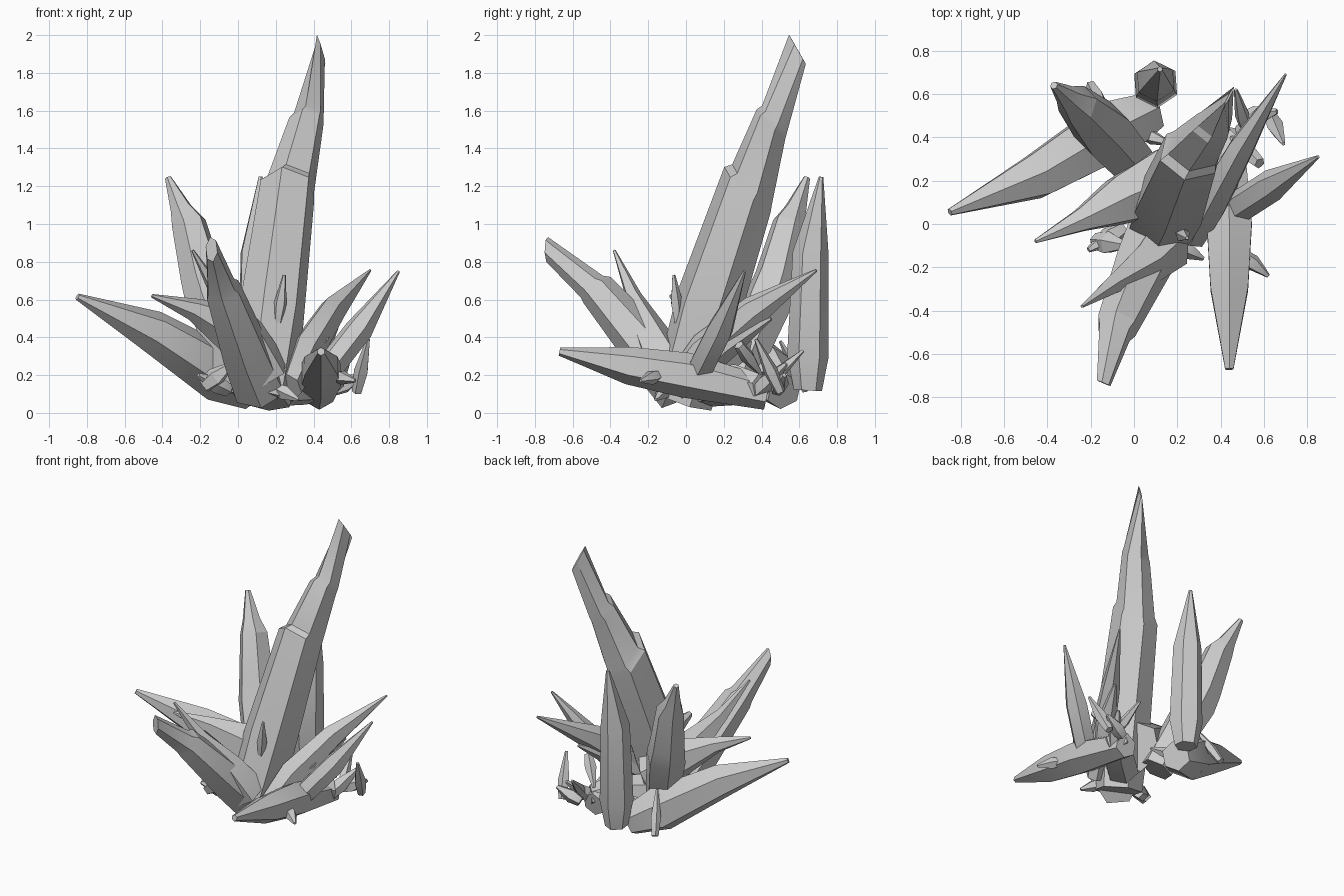
import bpy
import bmesh
import math
from mathutils import Vector

old = bpy.data.objects.get("Cube")
if old:
    bpy.data.objects.remove(old, do_unlink=True)

stone = bpy.data.materials.new("grey crystal")
stone.use_nodes = True
GREY = (.6, .6, .6, 1)
stone.diffuse_color = GREY
stone.node_tree.nodes["Principled BSDF"].inputs["Base Color"].default_value = GREY


def crystal(name, rings, sides=6, twist=0, lean=(0, 0, 0), tip_lean=None, tip_squash=1, flat=1):
    """Loft a faceted prism through rings of (x, y, z, radius), root first."""
    axis = (Vector(rings[-1][:3]) - Vector(rings[0][:3])).normalized()
    u = axis.cross(Vector((0, 0, 1))).normalized()
    v = u.cross(axis)
    bm = bmesh.new()
    loops = []
    for i, (x, y, z, r) in enumerate(rings):
        last = i == len(rings) - 1
        tilt = Vector(tip_lean if last and tip_lean else lean) * (i > 0)
        squash = tip_squash if last else 1
        loop = []
        for k in range(sides):
            a = math.radians(twist) + math.tau * k / sides
            off = u * math.cos(a) * r * squash * flat + v * math.sin(a) * r
            off += axis * off.dot(tilt)
            loop.append(bm.verts.new(Vector((x, y, z)) + off))
        loops.append(loop)
    # Side facets, then root and tip caps
    for low, high in zip(loops, loops[1:]):
        for k in range(sides):
            n = (k + 1) % sides
            bm.faces.new((low[k], low[n], high[n], high[k]))
    bm.faces.new(loops[0])
    bm.faces.new(loops[-1])
    bmesh.ops.recalc_face_normals(bm, faces=bm.faces)
    mesh = bpy.data.meshes.new(name)
    bm.to_mesh(mesh)
    bm.free()
    mesh.materials.append(stone)
    obj = bpy.data.objects.new(name, mesh)
    bpy.context.collection.objects.link(obj)
    return obj


# Tall stepped central crystal with a chisel tip
crystal("main_crystal", [
    (.12, -.02, .07, .17), (.175, .1, .5, .19), (.262, .325, 1.18, .16),
    (.28, .35, 1.21, .138), (.36, .45, 1.53, .1),
    (.375, .47, 1.56, .088), (.44, .59, 1.925, .075)],
    twist=18, flat=.93, lean=(0, -.5, 0), tip_lean=(0, -.9, 0), tip_squash=.08)

# Upright crystals at the back
crystal("back_upright_crystal", [
    (.1, .645, .12, .075), (.1, .645, .3, .11), (.1, .66, .85, .095), (.12, .715, 1.25, .012)],
    twist=10)
crystal("back_leaning_crystal", [
    (.02, .25, .15, .11), (-.15, .44, .6, .135), (-.19, .48, .72, .12),
    (-.26, .55, 1, .095), (-.3, .58, 1.08, .06), (-.37, .64, 1.245, .018)], twist=30)

# Long low crystals on the right and the front
crystal("low_side_crystal", [
    (.08, .52, .11, .1), (-.1, .43, .21, .155), (-.45, .22, .43, .115), (-.85, .055, .615, .018)],
    twist=30)
crystal("side_spike", [
    (.15, .2, .3, .17), (-.06, .11, .46, .125), (-.24, .02, .55, .06), (-.455, -.08, .62, .01)],
    twist=30)
crystal("front_blunt_crystal", [
    (.12, -.02, .13, .15), (.04, -.19, .32, .135), (-.08, -.47, .65, .1),
    (-.09, -.5, .67, .082), (-.14, -.735, .865, .05)],
    twist=15, tip_lean=(.3, .6, .65), tip_squash=.7)
crystal("front_low_crystal", [
    (.43, .43, .1, .085), (.44, 0, .2, .12), (.44, -.3, .25, .1), (.44, -.67, .325, .022)],
    twist=30)
crystal("front_thin_spike", [
    (.15, -.08, .2, .14), (.05, -.19, .42, .1), (-.1, -.28, .62, .045), (-.24, -.38, .86, .008)],
    twist=30, sides=5)

# Crystals reaching to the left
crystal("left_spike", [
    (.42, .03, .15, .05), (.5, .09, .26, .075), (.64, .18, .44, .075), (.85, .31, .75, .008)],
    twist=10)
crystal("left_back_spike", [
    (.28, -.06, .14, .08), (.36, .1, .32, .11), (.5, .36, .54, .085), (.7, .69, .755, .008)],
    flat=.75, twist=30)
crystal("left_inner_spike", [
    (.32, .06, .22, .07), (.42, .22, .37, .08), (.54, .45, .5, .01)], twist=20)
crystal("left_root_block", [
    (.2, .12, .14, .11), (.38, .28, .15, .11), (.48, .4, .14, .07)], twist=15)

# Small shards: root, tip, radius
SHARDS = [
    ((.21, -.04, .48), (.245, -.065, .73), .035),
    ((.63, .5, .11), (.69, .37, .39), .04),
    ((.5, -.14, .2), (.62, -.24, .17), .04),
    ((-.2, .64, .12), (-.12, .5, .38), .035),
    ((-.18, -.08, .14), (-.03, -.1, .26), .055),
    ((-.05, -.02, .12), (-.21, -.12, .2), .05),
    ((.2, -.1, .13), (.32, -.16, .07), .04),
    ((.47, .36, .1), (.58, .53, .26), .05),
    ((.52, .42, .15), (.47, .62, .33), .035),
    ((.58, .28, .36), (.45, .4, .2), .04),
    ((.5, .48, .12), (.66, .52, .2), .05),
    ((.03, .42, .18), (.17, .37, .2), .035),
]
for i, (root, tip, r) in enumerate(SHARDS):
    a, b = Vector(root), Vector(tip)
    crystal("small_shard", [(*a, r * .7), (*a.lerp(b, .4), r), (*b, r * .25)], sides=5, twist=i * 25)

# Smooth shading with crisp facet edges
bpy.ops.object.select_all(action='DESELECT')
for obj in bpy.context.collection.objects:
    if obj.type == 'MESH' and stone.name in obj.data.materials:
        obj.select_set(True)
        bpy.context.view_layer.objects.active = obj
bpy.ops.object.shade_smooth_by_angle(angle=math.radians(25))
